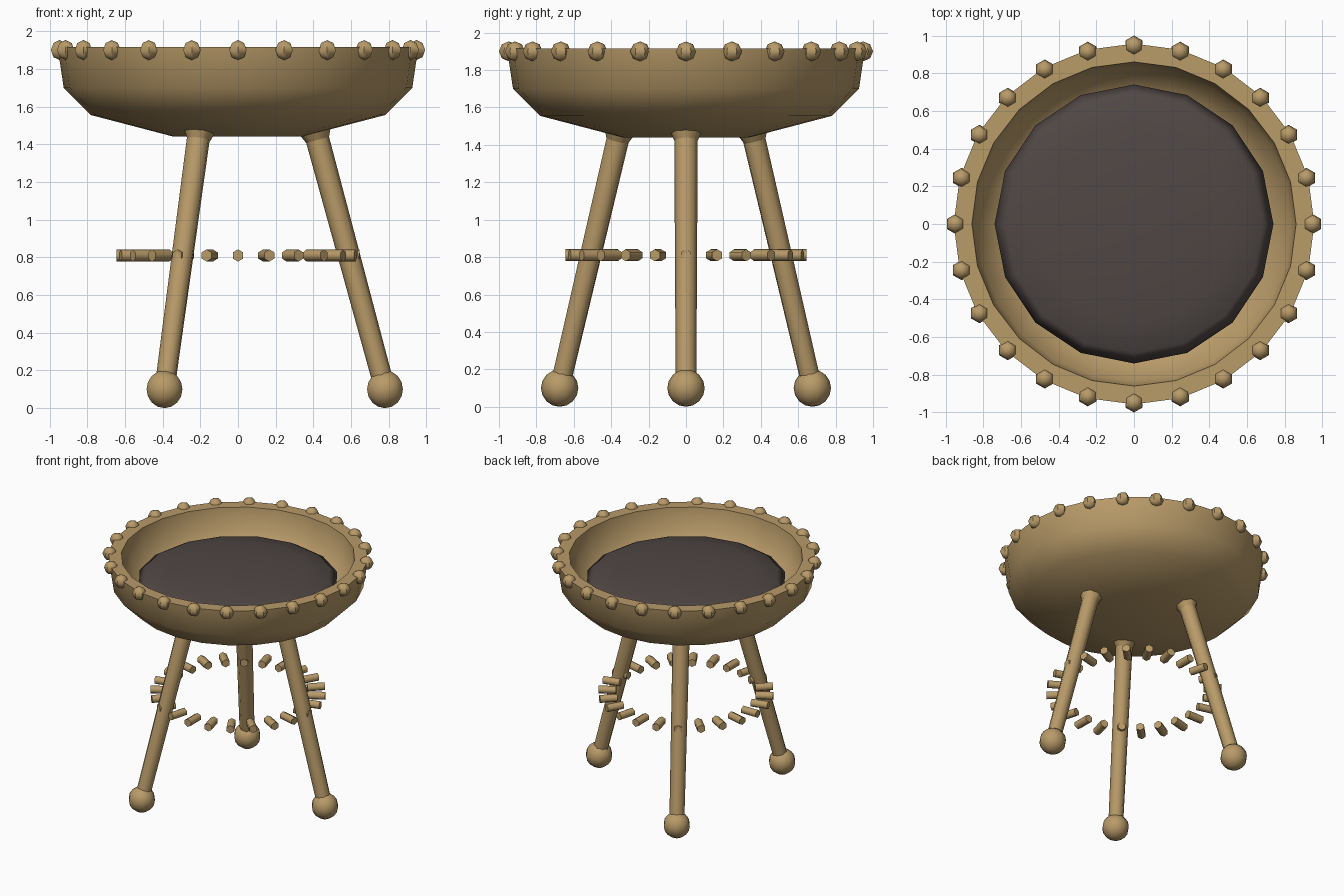
import bpy
import bmesh
from math import pi, cos, sin, radians
from mathutils import Vector, Matrix

cube = bpy.data.objects.get("Cube")
if cube:
    bpy.data.objects.remove(cube, do_unlink=True)


def material(name, rgb):
    mat = bpy.data.materials.new(name)
    mat.use_nodes = True
    colour = (*rgb, 1.0)
    mat.diffuse_color = colour
    bsdf = mat.node_tree.nodes["Principled BSDF"]
    bsdf.inputs["Base Color"].default_value = colour
    bsdf.inputs["Roughness"].default_value = 0.8
    return mat


BRASS = material("tan brass", (0.48, 0.325, 0.14))
COAL = material("dark coal", (0.08, 0.063, 0.058))


def finish(name, bm, mat, angle=50):
    """Turn a bmesh into a smooth-shaded object with sharp edges kept."""
    bmesh.ops.recalc_face_normals(bm, faces=bm.faces)
    mesh = bpy.data.meshes.new(name)
    bm.to_mesh(mesh)
    bm.free()
    mesh.materials.append(mat)
    obj = bpy.data.objects.new(name, mesh)
    bpy.context.collection.objects.link(obj)
    bpy.ops.object.select_all(action="DESELECT")
    obj.select_set(True)
    bpy.context.view_layer.objects.active = obj
    bpy.ops.object.shade_smooth_by_angle(angle=radians(angle))
    return obj


def ball(bm, centre, radius, segments, rings, squash=1.0):
    matrix = Matrix.Translation(centre) @ Matrix.Diagonal((1, 1, squash, 1))
    bmesh.ops.create_uvsphere(bm, u_segments=segments, v_segments=rings,
                              radius=radius, matrix=matrix)


def rod(bm, start, end, r_start, r_end, segments):
    axis = end - start
    matrix = (Matrix.Translation((start + end) / 2)
              @ axis.to_track_quat("Z", "Y").to_matrix().to_4x4())
    bmesh.ops.create_cone(bm, cap_ends=True, segments=segments, radius1=r_start,
                          radius2=r_end, depth=axis.length, matrix=matrix)


def polar(radius, angle, z):
    return Vector((radius * cos(angle), radius * sin(angle), z))


# Bowl: lathed closed profile with a thick flat rim
profile = [(0, 1.44), (0.34, 1.44), (0.78, 1.555), (0.925, 1.70), (0.957, 1.915),
           (0.86, 1.915), (0.835, 1.74), (0.70, 1.62), (0.32, 1.53), (0, 1.53)]
bm = bmesh.new()
verts = [bm.verts.new((r, 0, z)) for r, z in profile]
edges = [bm.edges.new(pair) for pair in zip(verts, verts[1:])]
bmesh.ops.spin(bm, geom=verts + edges, cent=(0, 0, 0), axis=(0, 0, 1),
               angle=2 * pi, steps=24, use_merge=True)
bmesh.ops.remove_doubles(bm, verts=bm.verts, dist=0.0005)
finish("bowl", bm, BRASS)

# Coal bed: flattened ball resting inside the bowl
bm = bmesh.new()
ball(bm, (0, 0, 1.73), 0.74, 16, 8, squash=0.12)
finish("coal_bed", bm, COAL, 180)

# Beads spaced around the rim
bm = bmesh.new()
for i in range(24):
    ball(bm, polar(0.947, i * pi / 12, 1.90), 0.053, 6, 4)
finish("rim_beads", bm, BRASS)

# Three splayed legs, each with a ball foot and a collar under the bowl
for name, turn in (("left", 0), ("back", 120), ("front", 240)):
    angle = radians(turn)
    foot, top = polar(0.78, angle, 0.10), polar(0.41, angle, 1.47)
    bm = bmesh.new()
    rod(bm, foot, top, 0.055, 0.063, 8)
    finish(name + "_leg", bm, BRASS)
    bm = bmesh.new()
    ball(bm, foot, 0.10, 10, 8)
    finish(name + "_foot", bm, BRASS)
    bm = bmesh.new()
    rod(bm, top.lerp(foot, 0.035), top, 0.062, 0.085, 8)
    finish(name + "_collar", bm, BRASS)

# Ring of short radial pegs between the legs
bm = bmesh.new()
for i in range(24):
    angle = i * pi / 12
    rod(bm, polar(0.515, angle, 0.81), polar(0.645, angle, 0.81), 0.032, 0.032, 6)
finish("peg_ring", bm, BRASS, 65)
